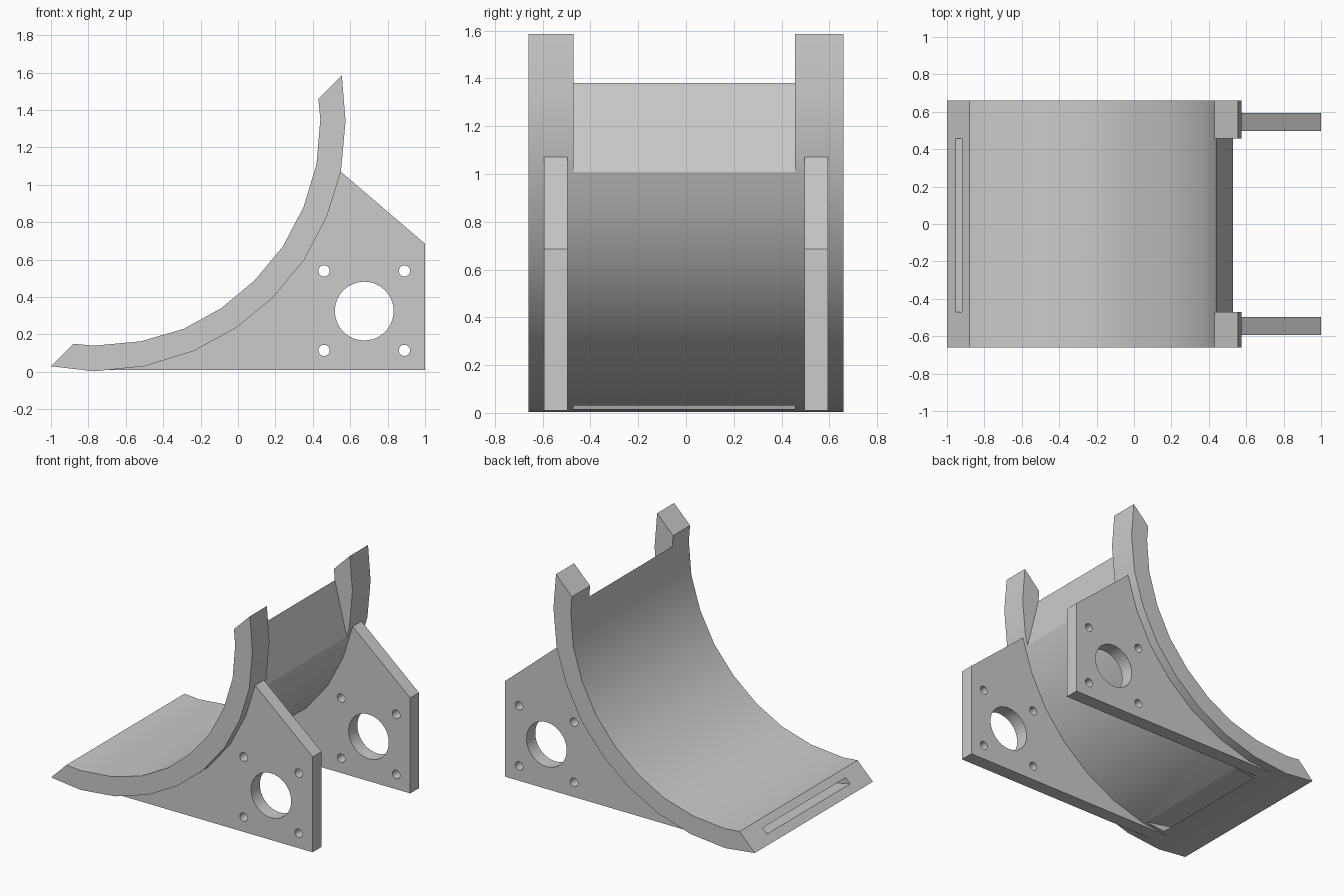
import bpy, bmesh, math

cube = bpy.data.objects.get("Cube")
if cube:
    bpy.data.objects.remove(cube, do_unlink=True)

grey = bpy.data.materials.new("plain grey")
grey.use_nodes = True
grey.diffuse_color = (0.6, 0.6, 0.6, 1)
grey.node_tree.nodes["Principled BSDF"].inputs["Base Color"].default_value = (0.6, 0.6, 0.6, 1)


def prism(name, points, y0, y1):
    """Extrude an x-z outline from y0 to y1."""
    bm = bmesh.new()
    face = bm.faces.new([bm.verts.new((x, y0, z)) for x, z in points])
    side = bmesh.ops.extrude_face_region(bm, geom=[face])["geom"]
    bmesh.ops.translate(bm, vec=(0, y1 - y0, 0),
                        verts=[v for v in side if isinstance(v, bmesh.types.BMVert)])
    bmesh.ops.recalc_face_normals(bm, faces=bm.faces)
    mesh = bpy.data.meshes.new(name)
    bm.to_mesh(mesh)
    bm.free()
    mesh.materials.append(grey)
    obj = bpy.data.objects.new(name, mesh)
    bpy.context.collection.objects.link(obj)
    return obj


def circle(cx, cz, r, n):
    return [(cx + r * math.cos(math.tau * i / n), cz + r * math.sin(math.tau * i / n))
            for i in range(n)]


def cut(obj, cutters):
    """Subtract the cutters, apply the result and remove the helpers."""
    bpy.context.view_layer.objects.active = obj
    for c in cutters:
        c.hide_render = True
        mod = obj.modifiers.new("cut", "BOOLEAN")
        mod.operation = "DIFFERENCE"
        mod.solver = "EXACT"
        mod.object = c
        bpy.ops.object.modifier_apply(modifier=mod.name)
        bpy.data.objects.remove(c, do_unlink=True)


def smooth(obj):
    bpy.ops.object.select_all(action="DESELECT")
    obj.select_set(True)
    bpy.context.view_layer.objects.active = obj
    bpy.ops.object.shade_smooth_by_angle(angle=math.radians(25))


# Curved cradle with bevelled ends
outer = [(-1, .03), (-.77, .003), (-.5, .03), (-.24, .11), (-.01, .235), (.185, .395),
         (.355, .6), (.475, .83), (.55, 1.07), (.575, 1.34), (.555, 1.585)]
inner = [(.43, 1.46), (.44, 1.35), (.42, 1.11), (.35, .88), (.24, .67), (.09, .49),
         (-.09, .34), (-.29, .23), (-.52, .163), (-.77, .14), (-.88, .15)]
cradle = prism("curved_cradle", outer + inner, -.66, .66)

# Sloped notch between the two horns, and the thin slot through the front lip
notch = prism("notch_cutter", [(.38, 1.61), (.56, .89), (1, .89), (1, 1.61)], -.47, .457)
slot = prism("slot_cutter", [(-1.055, .095), (-.955, .075), (-.46, -.025),
                             (-.4, .011), (-.92, .11), (-1.02, .129)], -.47, .457)
cut(cradle, [notch, slot])
smooth(cradle)

# Pair of side brackets that follow the underside of the cradle
bracket = [(1, .01), (1, .685), (.55, 1.07)] + outer[7:1:-1] + [(-.7, .01)]
for name, y in (("right_bracket", -.545), ("left_bracket", .545)):
    plate = prism(name, bracket, y - .049, y + .049)
    holes = [prism("bore_cutter", circle(.675, .325, .157, 48), y - .2, y + .2)]
    for x in (.46, .89):
        for z in (.115, .54):
            holes.append(prism("bolt_cutter", circle(x, z, .03, 24), y - .2, y + .2))
    cut(plate, holes)
    smooth(plate)
